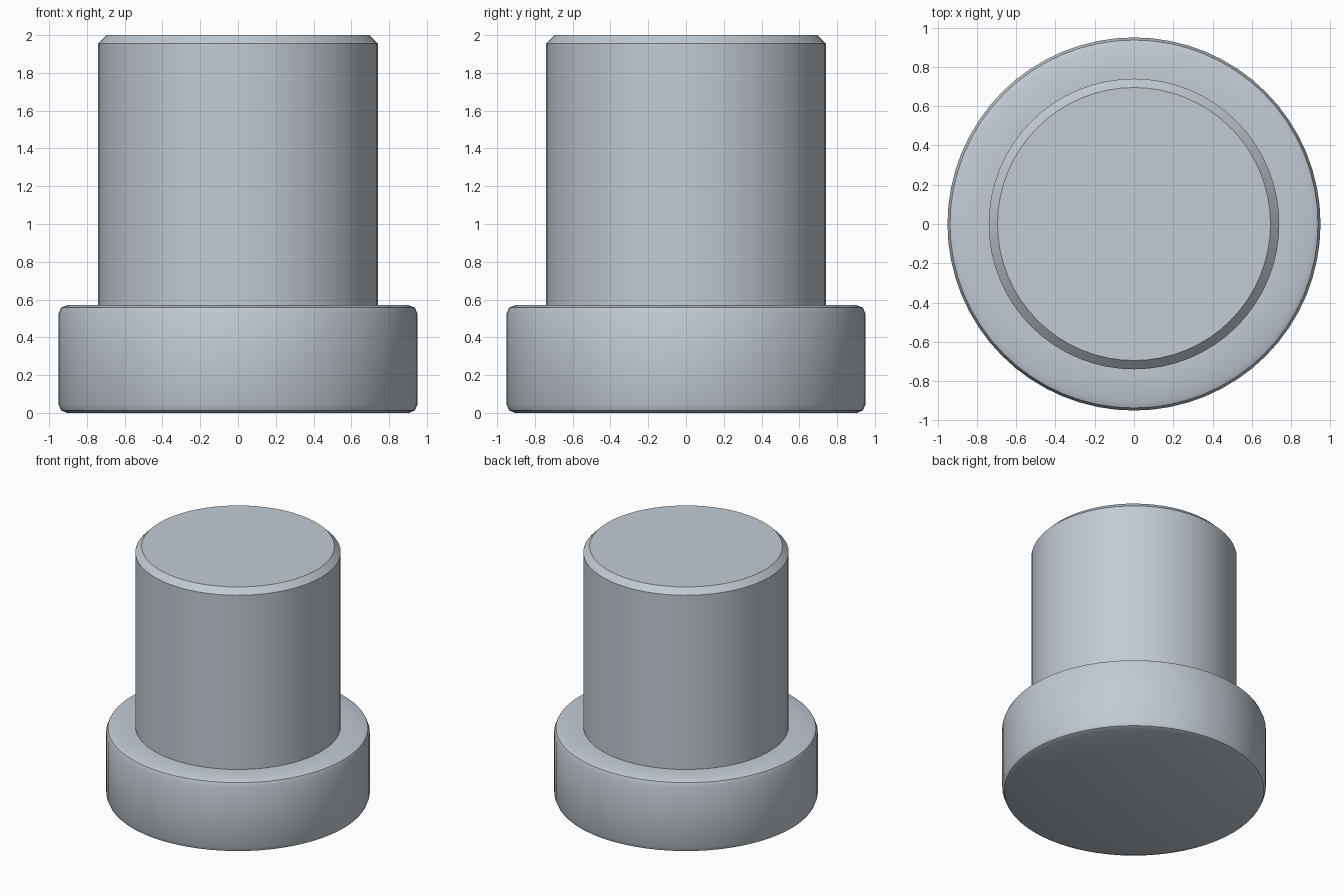
import bpy, bmesh, math

if "Cube" in bpy.data.objects:
    bpy.data.objects.remove(bpy.data.objects["Cube"])

SEGMENTS = 64

steel = bpy.data.materials.new("steel grey")
steel.diffuse_color = (0.54, 0.60, 0.65, 1)
steel.use_nodes = True
steel.node_tree.nodes["Principled BSDF"].inputs["Base Color"].default_value = steel.diffuse_color


def lathe(name, profile):
    """Spin an (r, z) profile around the z axis; open ends are capped."""
    bm = bmesh.new()
    rings = []
    for r, z in profile:
        rings.append([bm.verts.new((r * math.cos(a), r * math.sin(a), z))
                      for a in (2 * math.pi * i / SEGMENTS for i in range(SEGMENTS))])
    for low, high in zip(rings, rings[1:]):
        for i in range(SEGMENTS):
            j = (i + 1) % SEGMENTS
            bm.faces.new((low[i], low[j], high[j], high[i]))
    bm.faces.new(rings[0][::-1])
    bm.faces.new(rings[-1])
    mesh = bpy.data.meshes.new(name)
    bm.to_mesh(mesh)
    bm.free()
    mesh.materials.append(steel)
    obj = bpy.data.objects.new(name, mesh)
    bpy.context.collection.objects.link(obj)
    bpy.ops.object.select_all(action='DESELECT')
    obj.select_set(True)
    bpy.context.view_layer.objects.active = obj
    bpy.ops.object.shade_smooth_by_angle(angle=math.radians(30))


# Wide flange with rounded rims
R, H, F = 0.95, 0.57, 0.045
K = F * (1 - math.sqrt(0.5))
lower_rim = [(R - F, 0), (R - K, K), (R, F)]
upper_rim = [(r, H - z) for r, z in reversed(lower_rim)]

# One continuous pin: flange, shoulder, shaft, chamfered tip
lathe("flanged_pin", lower_rim + upper_rim
      + [(0.74, H), (0.74, 1.955), (0.695, 2.0)])
